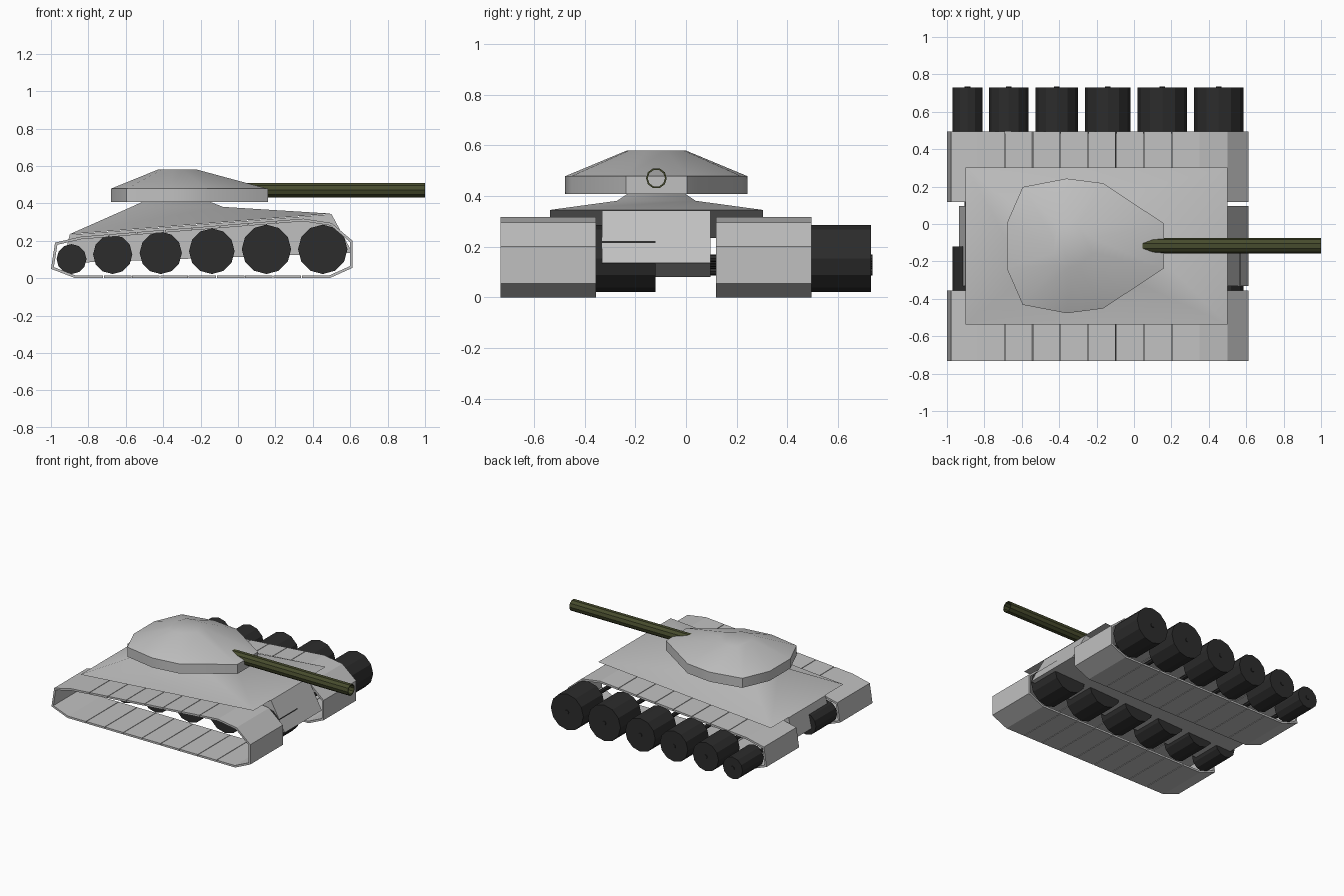
import bpy, bmesh, math
from mathutils import Vector

cube = bpy.data.objects.get("Cube")
if cube:
    bpy.data.objects.remove(cube, do_unlink=True)

MID = -0.117          # y of the hull centre line
TRACK_SHIFT = 0.85    # distance between the two running gears


def material(name, rgb):
    m = bpy.data.materials.new(name)
    m.use_nodes = True
    m.diffuse_color = (*rgb, 1)
    m.node_tree.nodes["Principled BSDF"].inputs["Base Color"].default_value = (*rgb, 1)
    return m


GREY = material("armour grey", (0.53, 0.53, 0.53))
BLACK = material("rubber black", (0.025, 0.025, 0.025))
OLIVE = material("olive", (0.062, 0.07, 0.026))


def finish(name, bm, mat, smooth=None):
    bmesh.ops.recalc_face_normals(bm, faces=bm.faces)
    mesh = bpy.data.meshes.new(name)
    bm.to_mesh(mesh)
    bm.free()
    mesh.materials.append(mat)
    ob = bpy.data.objects.new(name, mesh)
    bpy.context.scene.collection.objects.link(ob)
    if smooth:
        bpy.ops.object.select_all(action='DESELECT')
        ob.select_set(True)
        bpy.context.view_layer.objects.active = ob
        bpy.ops.object.shade_smooth_by_angle(angle=math.radians(smooth))
    return ob


def loft(bm, rings):
    """Skin a stack of equal-length closed rings and cap both ends."""
    loops = [[bm.verts.new(p) for p in ring] for ring in rings]
    n = len(loops[0])
    for a, b in zip(loops, loops[1:]):
        for i in range(n):
            j = (i + 1) % n
            bm.faces.new((a[i], a[j], b[j], b[i]))
    bm.faces.new(loops[0])
    bm.faces.new(loops[-1])


def prism(bm, profile, y0, y1):
    """Extrude an x-z profile along y."""
    loft(bm, [[(x, y, z) for x, z in profile] for y in (y0, y1)])


def circle(x, z, r, sides=12):
    return [(x + r * math.cos(math.tau * i / sides),
             z + r * math.sin(math.tau * i / sides)) for i in range(sides)]


# Lower hull
bm = bmesh.new()
prism(bm, [(0.5, 0.342), (0.612, 0.135), (-0.935, 0.08), (-0.9, 0.232)], -0.332, 0.097)
finish("lower_hull", bm, GREY)


# Sloped upper hull, stepping up to the turret seat
def deck_ring(x0, x1, half, z0, z1):
    return [(x0, MID - half, z0), (x1, MID - half, z1),
            (x1, MID + half, z1), (x0, MID + half, z0)]


bm = bmesh.new()
loft(bm, [deck_ring(-0.9, 0.5, 0.42, 0.235, 0.345),
          deck_ring(-0.57, -0.08, 0.155, 0.381, 0.381),
          deck_ring(-0.51, -0.15, 0.115, 0.408, 0.408)])
finish("upper_hull", bm, GREY, 40)

# Turret: ten-sided wall with a low smooth roof
side = [(0.16, 0.12), (-0.165, 0.335), (-0.36, 0.36), (-0.595, 0.315), (-0.68, 0.12)]
plan = side + [(x, -y) for x, y in reversed(side)]
turret_x = -0.345


def turret_ring(z, sx=1, sy=1):
    return [(turret_x + (x - turret_x) * sx, MID + y * sy, z) for x, y in plan]


bm = bmesh.new()
loft(bm, [turret_ring(0.408), turret_ring(0.478), turret_ring(0.58, 0.25, 0.32)])
finish("turret", bm, GREY, 40)

# Hollow gun barrel
bm = bmesh.new()
rings = [[bm.verts.new((x, MID + a, 0.47 + b)) for a, b in circle(0, 0, 0.041, 10)]
         for x in (0.0, 1.0)]
for i in range(10):
    j = (i + 1) % 10
    bm.faces.new((rings[0][i], rings[0][j], rings[1][j], rings[1][i]))
barrel = finish("gun_barrel", bm, OLIVE)
wall = barrel.modifiers.new("wall", 'SOLIDIFY')
wall.thickness = 0.007
wall.offset = -1

# Track outline, counter-clockwise, with the number of plates on each run
outline = [((-0.87, 0.0), 9), ((0.49, 0.0), 1), ((0.612, 0.055), 1), ((0.612, 0.2), 1),
           ((0.5, 0.295), 1), ((0.35, 0.318), 8), ((-0.84, 0.222), 1),
           ((-0.978, 0.19), 1), ((-1.0, 0.05), 1)]
# Wheels: centre x, radius; every wheel rests at the same height
wheels = [(-0.89, 0.08), (-0.67, 0.105), (-0.413, 0.113),
          (-0.14, 0.122), (0.152, 0.132), (0.453, 0.132)]

for label, dy in (("right", 0), ("left", TRACK_SHIFT)):
    # Track plates separated by thin seams
    bm = bmesh.new()
    for k, (start, count) in enumerate(outline):
        p = Vector(start)
        q = Vector(outline[(k + 1) % len(outline)][0])
        along = (q - p).normalized()
        inward = Vector((-along.y, along.x)) * 0.014
        for i in range(count):
            a = p.lerp(q, i / count) + along * (0.002 if i else 0)
            b = p.lerp(q, (i + 1) / count) - along * (0.002 if i < count - 1 else 0)
            prism(bm, [a, b, b + inward, a + inward], -0.732 + dy, -0.355 + dy)
    finish(label + "_track", bm, GREY)

    # Road wheels
    for n, (x, r) in enumerate(wheels, 1):
        bm = bmesh.new()
        prism(bm, circle(x, 0.022 + r, r), -0.365 + dy, -0.12 + dy)
        finish(f"{label}_wheel_{n}", bm, BLACK)

# Axles through each pair of wheels
for n, (x, r) in enumerate(wheels, 1):
    bm = bmesh.new()
    prism(bm, circle(x, 0.022 + r, 0.015, 8), -0.3, 0.735)
    finish(f"axle_{n}", bm, BLACK)
